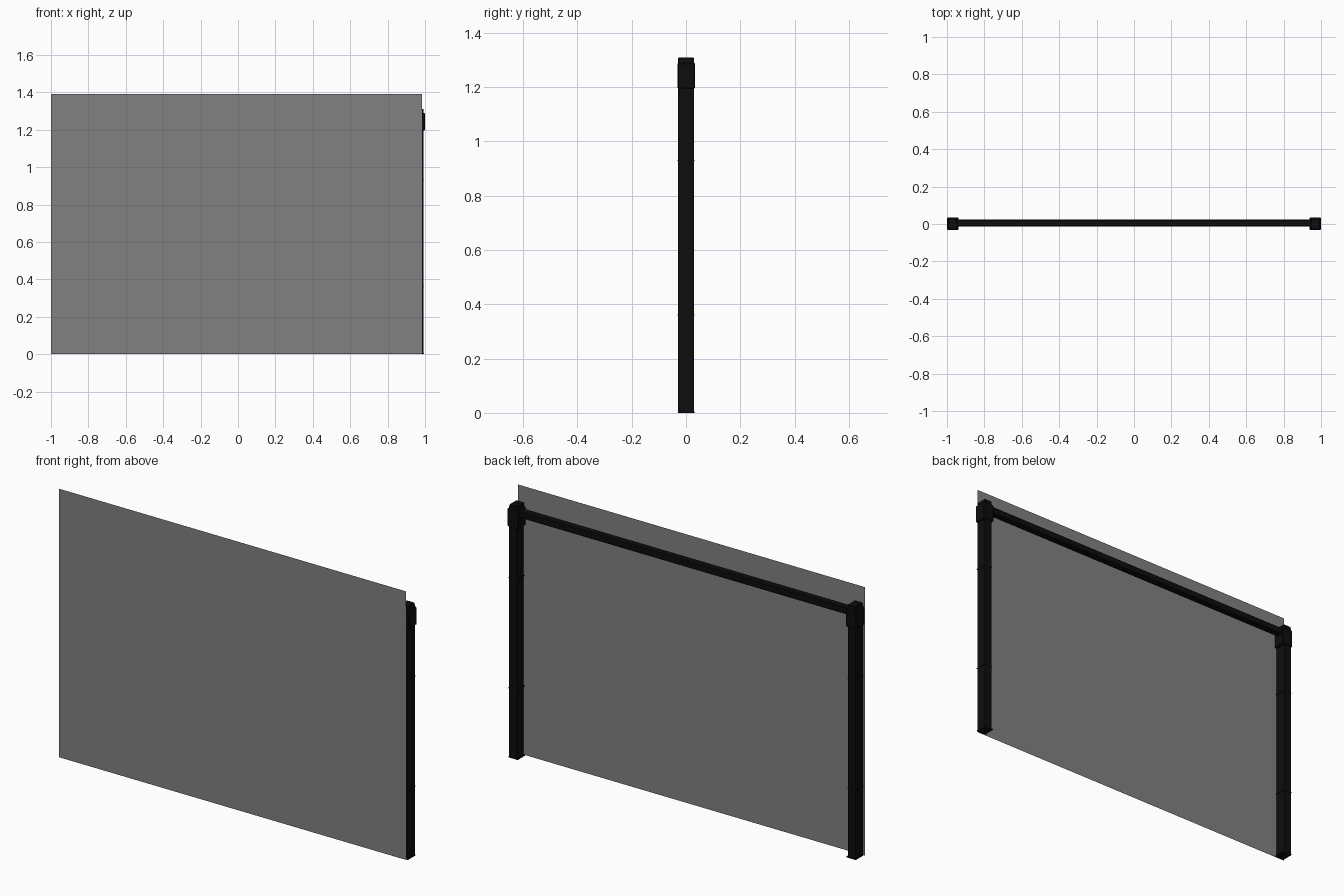
import bpy

if "Cube" in bpy.data.objects:
    bpy.data.objects.remove(bpy.data.objects["Cube"])


def material(name, c):
    m = bpy.data.materials.new(name)
    m.diffuse_color = (c, c, c, 1)
    m.use_nodes = True
    m.node_tree.nodes["Principled BSDF"].inputs["Base Color"].default_value = m.diffuse_color
    return m


black = material("black metal", 0.004)
grey = material("grey panel", 0.22)


def box(name, x, y, z, mat, bevel=0):
    """Box from (min, max) ranges along each axis."""
    bpy.ops.mesh.primitive_cube_add(size=1)
    o = bpy.context.object
    o.name = name
    o.location = [(a + b) / 2 for a, b in (x, y, z)]
    o.scale = [b - a for a, b in (x, y, z)]
    bpy.ops.object.transform_apply(location=True, rotation=False, scale=True)
    o.data.materials.append(mat)
    if bevel:
        b = o.modifiers.new("bevel", 'BEVEL')
        b.width = bevel
        b.segments = 1
    return o


def side_box(name, s, x, y, z, bevel=0):
    """Box mirrored to the left when s is -1."""
    return box(name, sorted((s * x[0], s * x[1])), y, z, black, bevel)


# Posts with foot plate, corner bracket, cap and thin joint bands
for side, s in (("right", 1), ("left", -1)):
    side_box(side + "_post", s, (0.95, 0.992), (-0.029, 0.03), (0, 1.3))
    side_box(side + "_foot", s, (0.942, 0.994), (-0.03, 0.031), (0, 0.006))
    side_box(side + "_bracket", s, (0.938, 1.0), (-0.032, 0.034), (1.195, 1.29), 0.004)
    side_box(side + "_cap", s, (0.946, 0.993), (-0.029, 0.03), (1.285, 1.31), 0.003)
    for i, z in enumerate((0.36, 0.93)):
        side_box(f"{side}_band_{i}", s, (0.946, 0.995), (-0.031, 0.031), (z - 0.002, z + 0.002))

# Top rail between the brackets
box("top_rail", (-0.95, 0.95), (-0.013, 0.024), (1.252, 1.288), black, 0.004)

# Flat sheet in front of the frame
bpy.ops.mesh.primitive_plane_add(size=1, rotation=(1.5707963, 0, 0), location=(-0.0075, -0.034, 0.695))
panel = bpy.context.object
panel.name = "front_panel"
panel.scale = (1.985, 1.39, 1)
panel.data.materials.append(grey)
